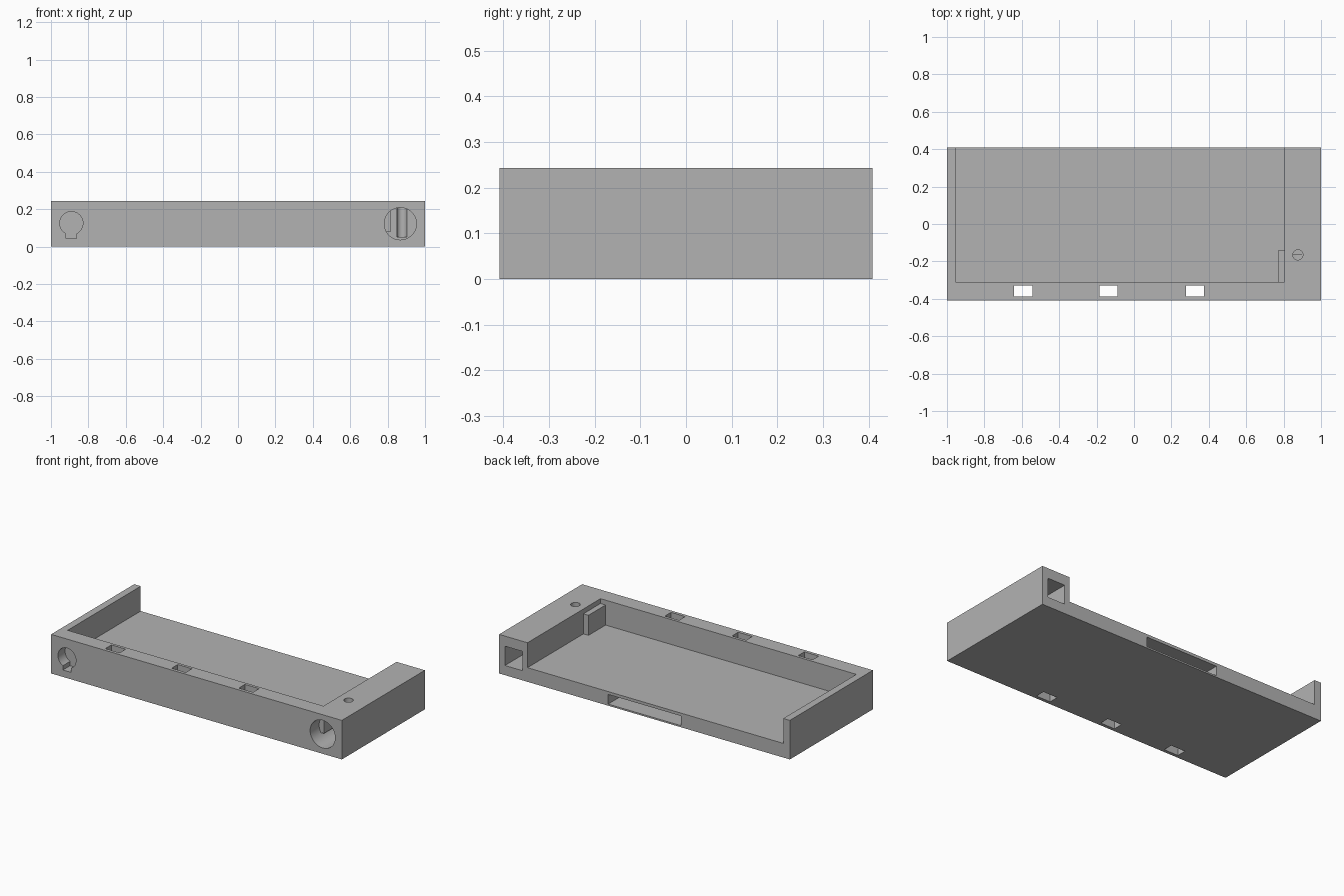
import bpy

cube = bpy.data.objects.get("Cube")
if cube:
    bpy.data.objects.remove(cube, do_unlink=True)

W, D, H = 1.0, 0.408, 0.243      # half width, half depth, height
FLOOR = 0.088                    # top of the tray floor
OUT = 0.1                        # overshoot of open cuts

grey = bpy.data.materials.new("plain grey")
grey.use_nodes = True
colour = (0.45, 0.45, 0.45, 1)
grey.diffuse_color = colour
grey.node_tree.nodes["Principled BSDF"].inputs["Base Color"].default_value = colour


def box(name, x, y, z):
    """Box from (min, max) ranges on each axis."""
    bpy.ops.mesh.primitive_cube_add(size=1)
    ob = bpy.context.object
    ob.name = name
    for i, (a, b) in enumerate((x, y, z)):
        ob.location[i] = (a + b) / 2
        ob.scale[i] = b - a
    bpy.ops.object.transform_apply(location=True, rotation=True, scale=True)
    return ob


def cylinder(name, radius, length, centre, rotation=(0, 0, 0)):
    bpy.ops.mesh.primitive_cylinder_add(vertices=48, radius=radius, depth=length,
                                        location=centre, rotation=rotation)
    ob = bpy.context.object
    ob.name = name
    bpy.ops.object.transform_apply(location=True, rotation=True, scale=True)
    return ob


def front_bore(name, radius, x, z, depth):
    """Round cutter entering from the front face."""
    length = depth + OUT
    return cylinder(name, radius, length, (x, -D - OUT + length / 2, z),
                    (1.570796, 0, 0))


def combine(target, tool, operation):
    mod = target.modifiers.new(tool.name, "BOOLEAN")
    mod.operation = operation
    mod.solver = "EXACT"
    mod.object = tool
    bpy.context.view_layer.objects.active = target
    bpy.ops.object.modifier_apply(modifier=mod.name)
    bpy.data.objects.remove(tool, do_unlink=True)


# Solid body with the tray recess open to the back
body = box("tray_body", (-W, W), (-D, D), (0, H))
cutters = [box("recess", (-0.955, 0.805), (-0.31, D + OUT), (FLOOR, H + OUT))]

# Three strap slots straight through the front wall
for x in (-0.592, -0.136, 0.326):
    cutters.append(box("strap_slot", (x - 0.049, x + 0.049),
                       (-0.388, -0.328), (-OUT, H + OUT)))

# Wide slot in the back edge of the floor
cutters.append(box("floor_slot", (-0.25, 0.25), (0.1, D + OUT), (0.01, 0.07)))

# Square socket in the back of the thick side
cutters.append(box("square_socket", (0.84, 0.96), (-0.1, D + OUT), (0.06, 0.18)))

# Large round bore in front, crossed by a small vertical hole at its end
cutters.append(front_bore("round_bore", 0.086, 0.868, 0.122, D - 0.165))
cutters.append(cylinder("pin_hole", 0.027, 0.3, (0.876, -0.165, 0.2)))

# Keyhole recess
cutters.append(front_bore("keyhole_round", 0.062, -0.891, 0.125, 0.07))
cutters.append(box("keyhole_notch", (-0.919, -0.864), (-D - OUT, -D + 0.07),
                   (0.043, 0.11)))

for cutter in cutters:
    combine(body, cutter, "DIFFERENCE")

# Stop block in the inner corner by the thick side
block = box("stop_block", (0.77, 0.815), (-0.32, -0.142), (FLOOR - 0.01, 0.213))
combine(body, block, "UNION")

body.data.materials.clear()
body.data.materials.append(grey)
for poly in body.data.polygons:
    poly.material_index = 0

bpy.ops.object.select_all(action="DESELECT")
body.select_set(True)
bpy.context.view_layer.objects.active = body
bpy.ops.object.shade_smooth_by_angle()
